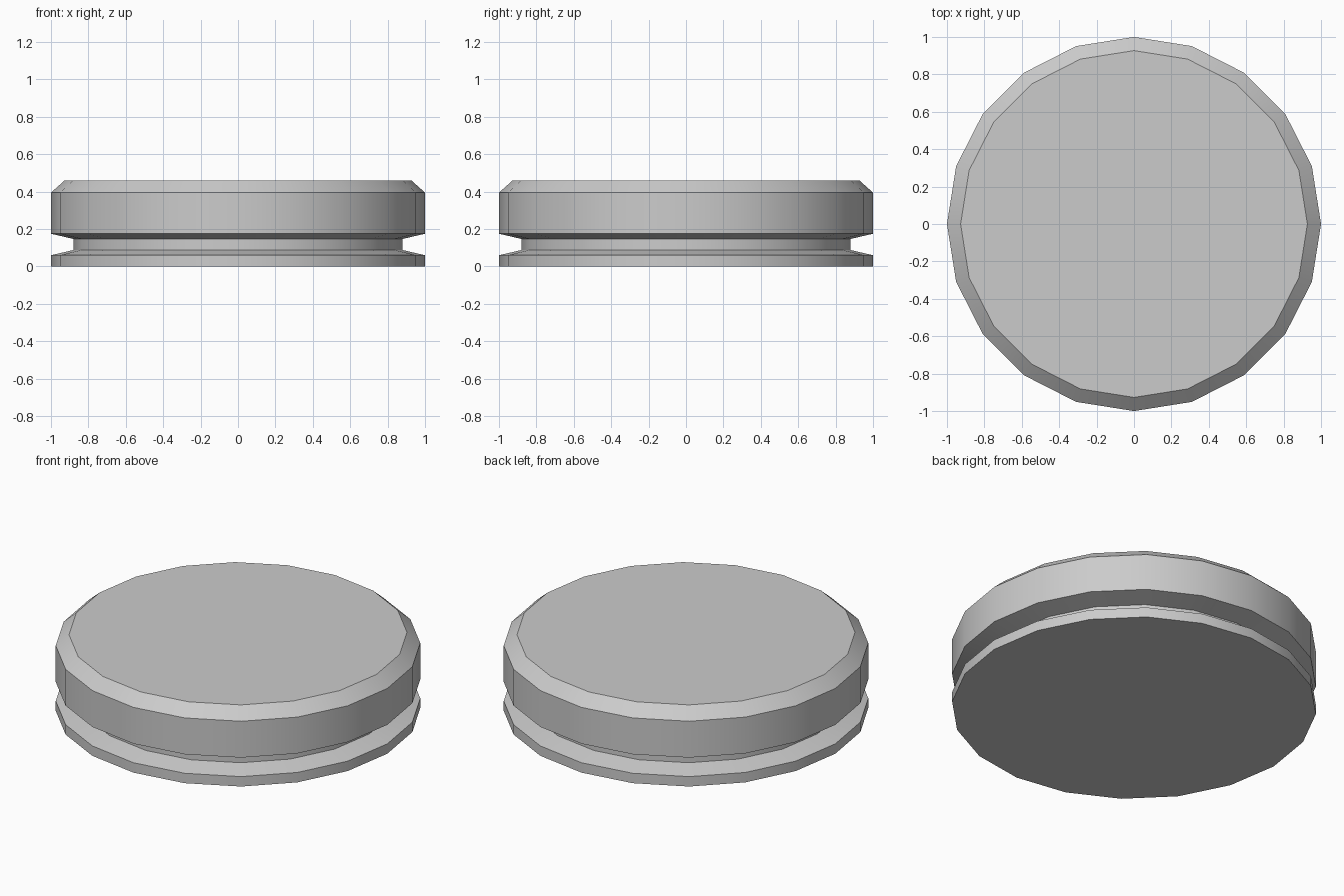
import bpy, bmesh
from math import cos, sin, tau, radians

if "Cube" in bpy.data.objects:
    bpy.data.objects.remove(bpy.data.objects["Cube"])

SIDES = 20
# Side profile (radius, height): base rim, groove, upper band, chamfer
PROFILE = [(1.0, 0.0), (1.0, 0.06), (0.88, 0.088), (0.88, 0.147),
           (1.0, 0.175), (1.0, 0.395), (0.927, 0.46)]

# Stack the profile rings and bridge them into walls
bm = bmesh.new()
rings = [[bm.verts.new((r * cos(tau * i / SIDES), r * sin(tau * i / SIDES), z))
          for i in range(SIDES)] for r, z in PROFILE]
for low, high in zip(rings, rings[1:]):
    for i in range(SIDES):
        j = (i + 1) % SIDES
        bm.faces.new((low[i], low[j], high[j], high[i]))

# Flat bottom and top caps
bm.faces.new(rings[0][::-1])
bm.faces.new(rings[-1])

mesh = bpy.data.meshes.new("grooved_disc")
bm.to_mesh(mesh)
bm.free()
disc = bpy.data.objects.new("grooved_disc", mesh)
bpy.context.collection.objects.link(disc)

# Smooth around the rim, crisp along the profile edges
bpy.context.view_layer.objects.active = disc
disc.select_set(True)
bpy.ops.object.shade_smooth_by_angle(angle=radians(30))
